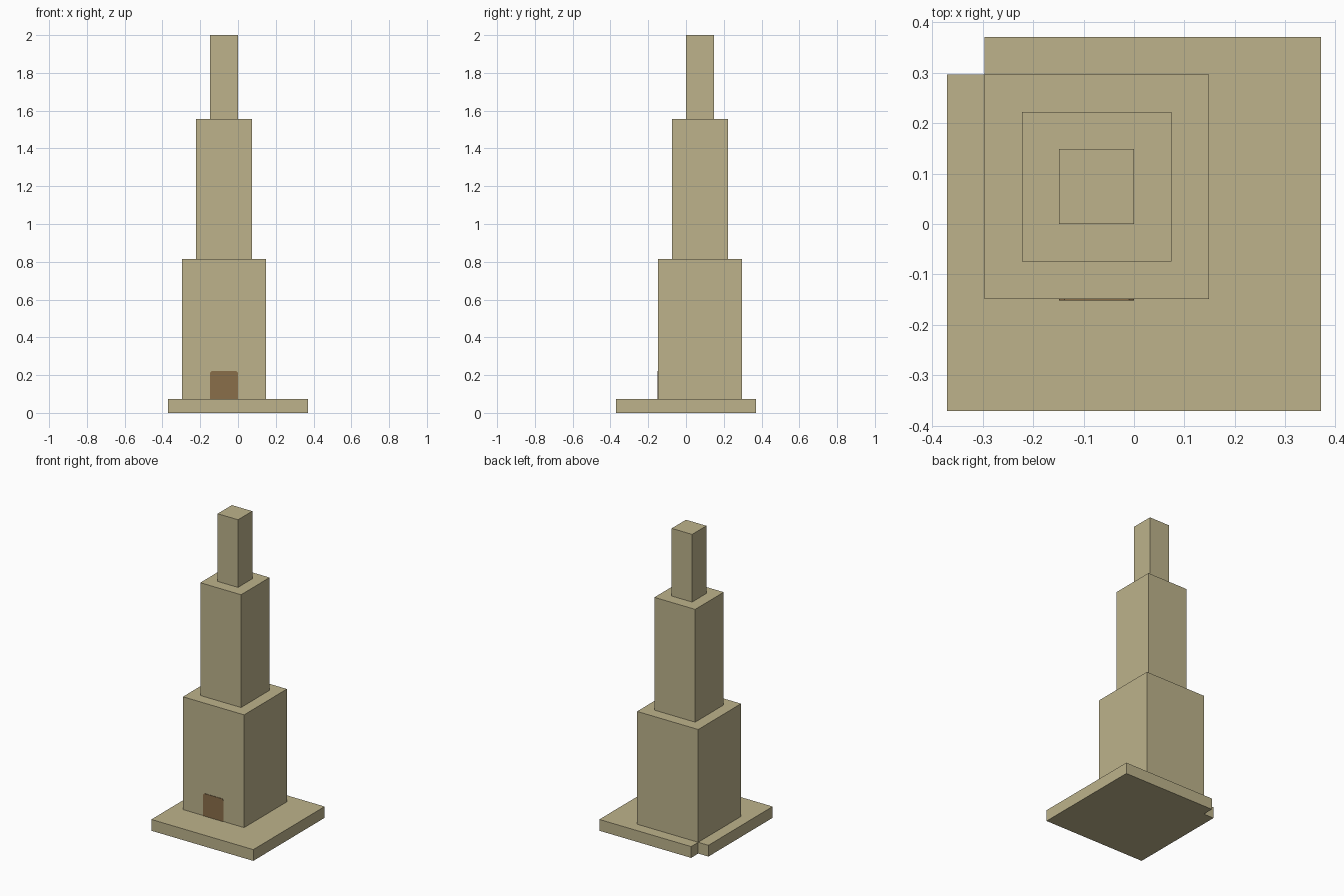
import bpy
import bmesh

cube = bpy.data.objects.get("Cube")
if cube:
    bpy.data.objects.remove(cube, do_unlink=True)

U = 2 / 27  # one block; the whole tower is 27 blocks tall


def material(name, rgb):
    mat = bpy.data.materials.new(name)
    mat.use_nodes = True
    mat.diffuse_color = (*rgb, 1)
    mat.node_tree.nodes["Principled BSDF"].inputs["Base Color"].default_value = (*rgb, 1)
    return mat


def prism(name, outline, vector, mat):
    """Extrude a closed outline along a vector into a flat-shaded solid."""
    bm = bmesh.new()
    face = bm.faces.new([bm.verts.new(p) for p in outline])
    result = bmesh.ops.extrude_face_region(bm, geom=[face], use_keep_orig=True)
    moved = [g for g in result["geom"] if isinstance(g, bmesh.types.BMVert)]
    bmesh.ops.translate(bm, verts=moved, vec=vector)
    bmesh.ops.recalc_face_normals(bm, faces=bm.faces)
    mesh = bpy.data.meshes.new(name)
    bm.to_mesh(mesh)
    bm.free()
    mesh.materials.append(mat)
    obj = bpy.data.objects.new(name, mesh)
    bpy.context.collection.objects.link(obj)
    return obj


sandstone = material("sandstone", (0.51, 0.45, 0.26))
wood = material("brown wood", (0.255, 0.156, 0.068))

# Base slab with one block missing from the back corner
h, n = 5 * U, 4 * U
base = [(-h, -h), (h, -h), (h, h), (-n, h), (-n, n), (-h, n)]
prism("base_slab", [(x, y, 0) for x, y in base], (0, 0, U), sandstone)

# Three tiers, each narrower, around an off-centre axis
cx, cy = -U, U
tiers = [("lower_tier", 3, 1, 11), ("middle_tier", 2, 11, 21), ("top_tier", 1, 21, 27)]
for name, half, low, high in tiers:
    r = half * U
    square = [(cx + sx * r, cy + sy * r, low * U)
              for sx, sy in ((-1, -1), (1, -1), (1, 1), (-1, 1))]
    prism(name, square, (0, 0, (high - low) * U), sandstone)

# Door plate with clipped top corners on the front of the lower tier
front, c = -2 * U, 0.01
left, right, low, high = -2 * U, 0, U, 3 * U
door = [(left, low), (right, low), (right, high - c), (right - c, high),
        (left + c, high), (left, high - c)]
prism("door", [(x, front, z) for x, z in door], (0, -0.003, 0), wood)
